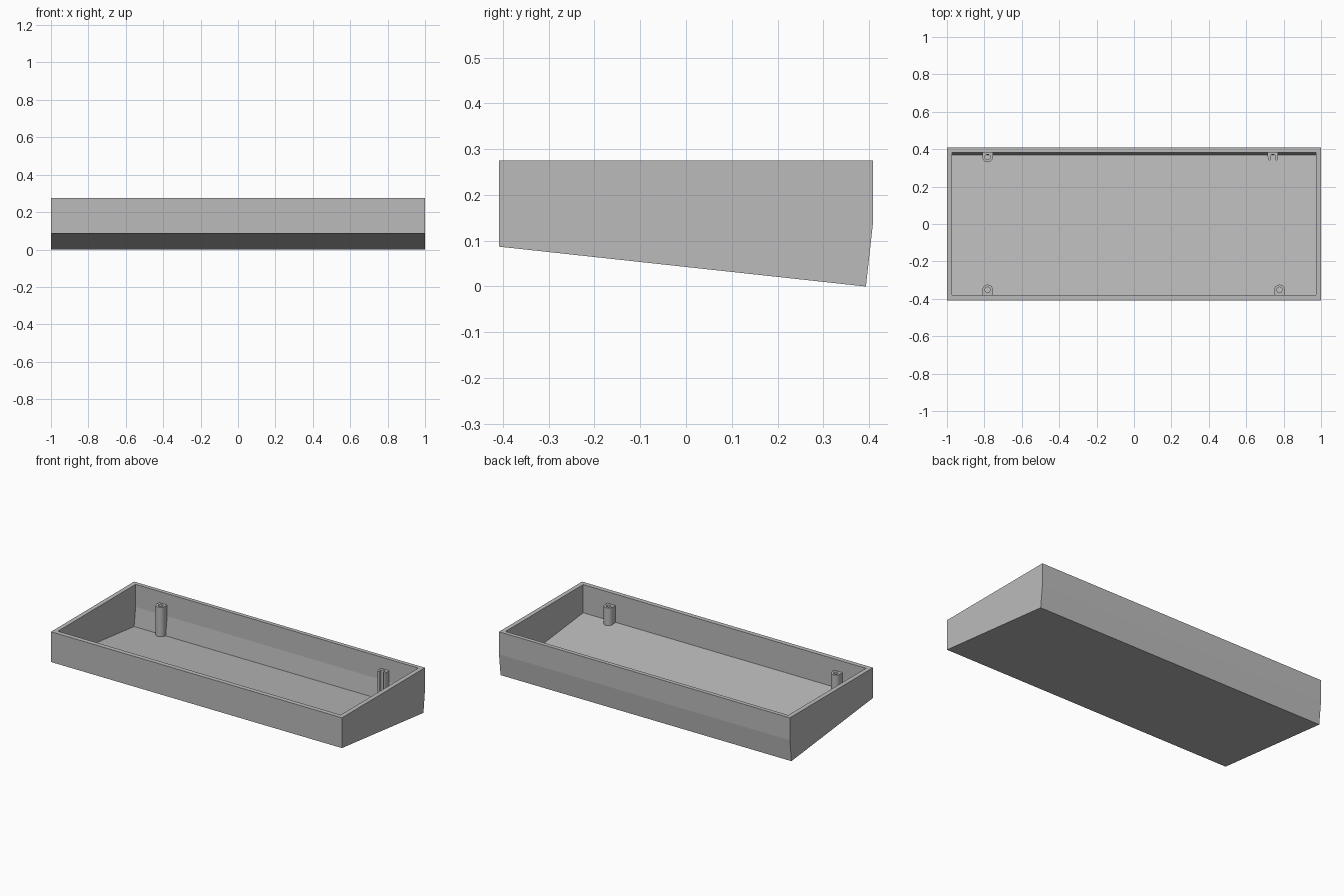
import bpy, bmesh, math

if "Cube" in bpy.data.objects:
    bpy.data.objects.remove(bpy.data.objects["Cube"])

grey = bpy.data.materials.new("plain grey")
grey.diffuse_color = (0.5, 0.5, 0.5, 1)
grey.use_nodes = True
grey.node_tree.nodes["Principled BSDF"].inputs["Base Color"].default_value = grey.diffuse_color


def finish(bm, name):
    bmesh.ops.recalc_face_normals(bm, faces=bm.faces[:])
    me = bpy.data.meshes.new(name)
    bm.to_mesh(me)
    bm.free()
    me.materials.append(grey)
    ob = bpy.data.objects.new(name, me)
    bpy.context.collection.objects.link(ob)
    return ob


# Case: wedge-shaped tray, outer and inner side profiles (y, z) from front rim to back rim
TOP = 0.275
outer = [(-0.408, TOP), (-0.408, 0.087), (0.393, 0.0), (0.408, 0.135), (0.408, TOP)]
inner = [(-0.379, TOP), (-0.379, 0.100), (0.368, 0.019), (0.383, 0.135), (0.383, TOP)]

bm = bmesh.new()


def shell(profile, half):
    ends = [[bm.verts.new((x, y, z)) for y, z in profile] for x in (-half, half)]
    for i in range(4):
        bm.faces.new((ends[0][i], ends[0][i + 1], ends[1][i + 1], ends[1][i]))
    for e in ends:
        bm.faces.new(e)
    return [ends[0][0], ends[1][0], ends[1][4], ends[0][4]]


rim_out, rim_in = shell(outer, 1.0), shell(inner, 0.972)
for i in range(4):
    j = (i + 1) % 4
    bm.faces.new((rim_out[i], rim_out[j], rim_in[j], rim_in[i]))
finish(bm, "case_tray")


# Screw posts: D-shaped tubes with the square side against the wall
def post(name, x, y, z0, inward, slotted=False, r=0.028, hole=0.014, z1=0.205, n=32):
    bm = bmesh.new()
    rings = []
    for i in range(n):
        a = 2 * math.pi * i / n
        c, s = math.cos(a), math.sin(a)
        t = r if s >= -1e-6 else r / max(abs(c), abs(s))
        rings.append([bm.verts.new((x + c * q, y + inward * s * q, z))
                      for q, z in ((t, z0), (t, z1), (hole, z1), (hole, z0))])
    gap = range(n // 8, 3 * n // 8) if slotted else ()
    for i in range(n):
        if i in gap:
            continue
        a, b = rings[i], rings[(i + 1) % n]
        for k in range(4):
            m = (k + 1) % 4
            bm.faces.new((a[k], b[k], b[m], a[m]))
    if slotted:
        for i in (gap[0], gap[-1] + 1):
            bm.faces.new(rings[i])
        bmesh.ops.delete(bm, geom=[v for v in bm.verts if not v.link_faces], context='VERTS')
    ob = finish(bm, name)
    bpy.ops.object.select_all(action='DESELECT')
    ob.select_set(True)
    bpy.context.view_layer.objects.active = ob
    bpy.ops.object.shade_smooth_by_angle(angle=math.radians(30))


post("front_left_post", -0.783, -0.352, 0.09, 1)
post("front_right_post", 0.778, -0.352, 0.09, 1)
post("back_left_post", -0.783, 0.358, 0.012, -1)
post("back_right_slotted_post", 0.743, 0.358, 0.012, -1, slotted=True)
